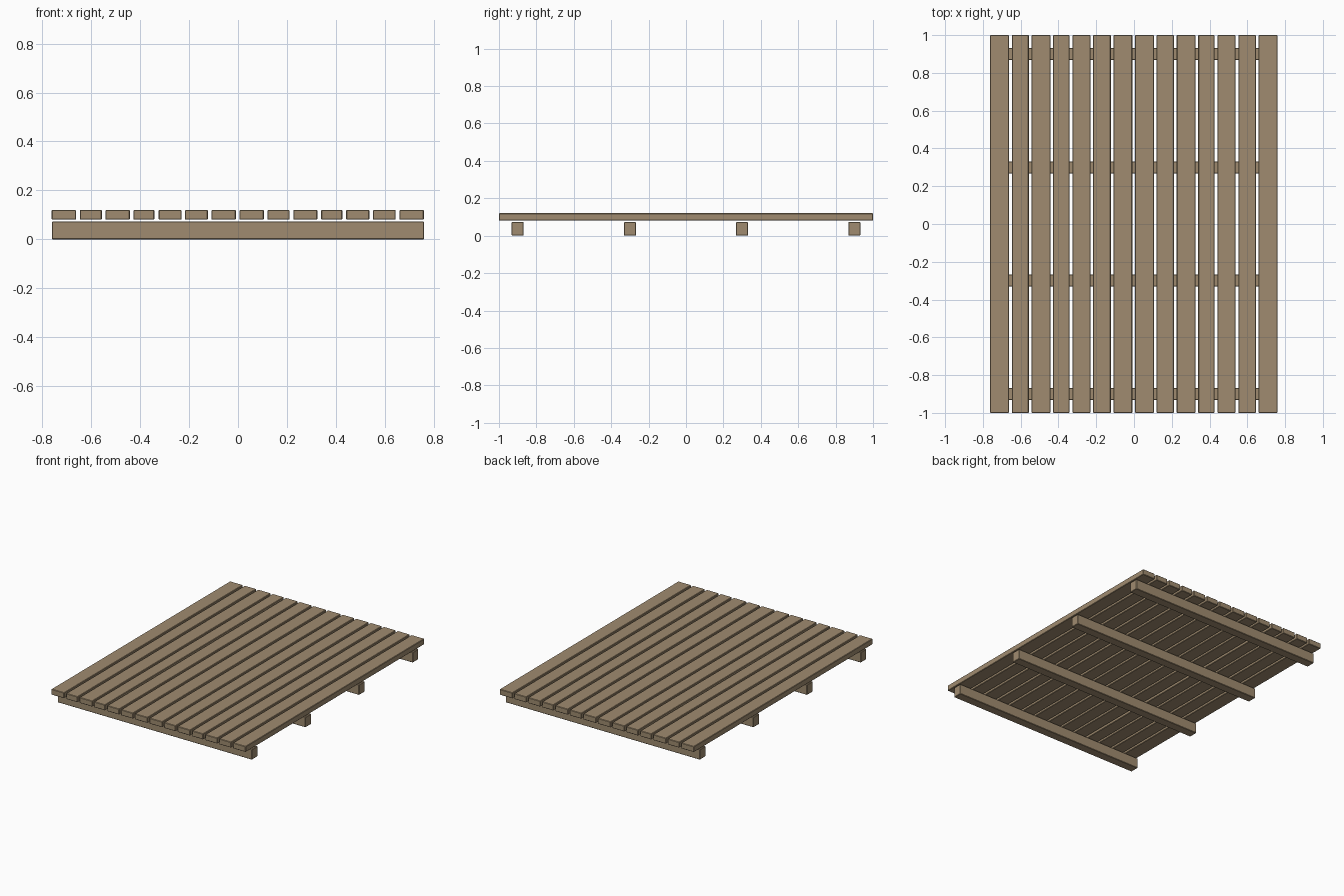
import bpy, bmesh

if "Cube" in bpy.data.objects:
    bpy.data.objects.remove(bpy.data.objects["Cube"])

wood = bpy.data.materials.new("weathered_wood")
wood.diffuse_color = (0.35, 0.26, 0.16, 1)
wood.use_nodes = True
wood.node_tree.nodes["Principled BSDF"].inputs["Base Color"].default_value = wood.diffuse_color


def beam(name, x0, x1, y0, y1, z0, z1, bevel=0.003):
    """Box between two corners with slightly eased edges."""
    bm = bmesh.new()
    bmesh.ops.create_cube(bm, size=1)
    for v in bm.verts:
        v.co.x = x1 if v.co.x > 0 else x0
        v.co.y = y1 if v.co.y > 0 else y0
        v.co.z = z1 if v.co.z > 0 else z0
    bmesh.ops.bevel(bm, geom=bm.edges[:], offset=bevel, segments=1,
                    affect='EDGES')
    mesh = bpy.data.meshes.new(name)
    bm.to_mesh(mesh)
    bm.free()
    mesh.materials.append(wood)
    ob = bpy.data.objects.new(name, mesh)
    bpy.context.collection.objects.link(ob)
    return ob


# deck planks: left and right edge of each, uneven widths
planks = [(-0.762, -0.662), (-0.647, -0.557), (-0.542, -0.442), (-0.428, -0.342),
          (-0.325, -0.231), (-0.217, -0.123), (-0.109, -0.009), (0.006, 0.106),
          (0.120, 0.211), (0.226, 0.325), (0.340, 0.427), (0.442, 0.537),
          (0.552, 0.645), (0.660, 0.760)]
for i, (a, b) in enumerate(planks):
    beam(f"deck_plank_{i + 1}", a, b, -1, 1, 0.08, 0.12)

# cross joists underneath
for i, y in enumerate((-0.9, -0.3, 0.3, 0.9)):
    beam(f"joist_{i + 1}", -0.761, 0.761, y - 0.032, y + 0.032, 0, 0.073)
